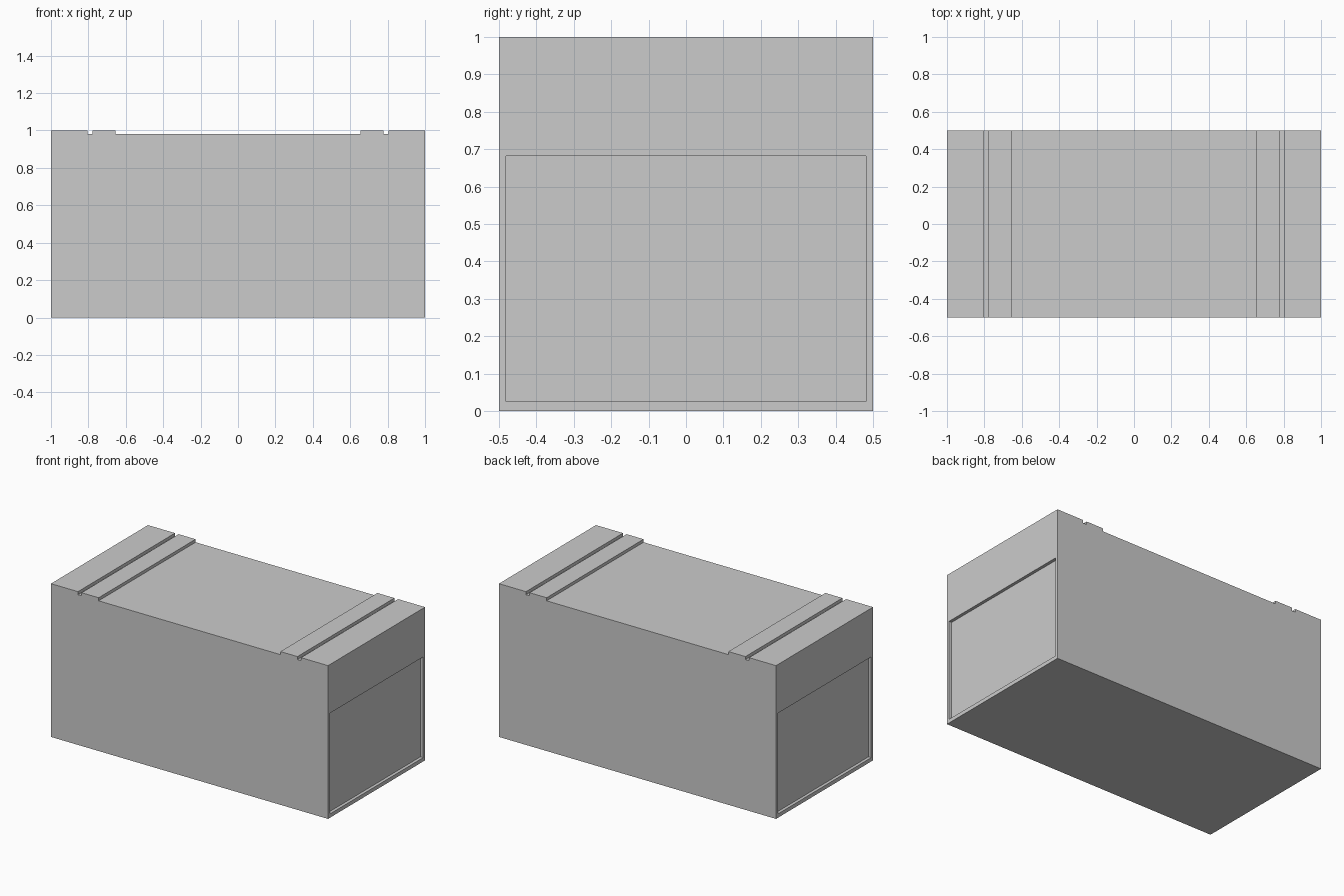
import bpy, bmesh

if "Cube" in bpy.data.objects:
    bpy.data.objects.remove(bpy.data.objects["Cube"])

DEPTH = 1.0            # size along y
STEP = 0.98            # height of the lowered top surfaces
RECESS = 0.02          # depth of the end panels


def link(name, bm):
    bmesh.ops.recalc_face_normals(bm, faces=bm.faces)
    mesh = bpy.data.meshes.new(name)
    bm.to_mesh(mesh)
    bm.free()
    obj = bpy.data.objects.new(name, mesh)
    bpy.context.collection.objects.link(obj)
    return obj


def extruded_profile(name, points, depth):
    bm = bmesh.new()
    face = bm.faces.new([bm.verts.new((x, -depth / 2, z)) for x, z in points])
    ext = bmesh.ops.extrude_face_region(bm, geom=[face])
    verts = [g for g in ext["geom"] if isinstance(g, bmesh.types.BMVert)]
    bmesh.ops.translate(bm, verts=verts, vec=(0, depth, 0))
    return link(name, bm)


def box(name, lo, hi):
    bm = bmesh.new()
    bmesh.ops.create_cube(bm, size=1)
    for v in bm.verts:
        v.co = [l + (h - l) * (c + 0.5) for l, h, c in zip(lo, hi, v.co)]
    return link(name, bm)


# Case body: half of the top outline, mirrored, swept front to back
half = [(1, 0), (1, 1), (0.805, 1), (0.805, STEP), (0.779, STEP),
        (0.779, 1), (0.656, 1), (0.656, STEP)]
outline = half + [(-x, z) for x, z in reversed(half)]
body = extruded_profile("case_body", outline, DEPTH)

# Shallow rectangular recess in each end
for side in (-1, 1):
    x0, x1 = sorted((side * (1 - RECESS), side * 1.1))
    cutter = box("end_recess_cutter", (x0, -0.481, 0.025), (x1, 0.481, 0.682))
    cutter.hide_render = True
    mod = body.modifiers.new("end_recess", 'BOOLEAN')
    mod.operation = 'DIFFERENCE'
    mod.solver = 'EXACT'
    mod.object = cutter
    bpy.context.view_layer.objects.active = body
    bpy.ops.object.modifier_apply(modifier=mod.name)
    bpy.data.objects.remove(cutter)
